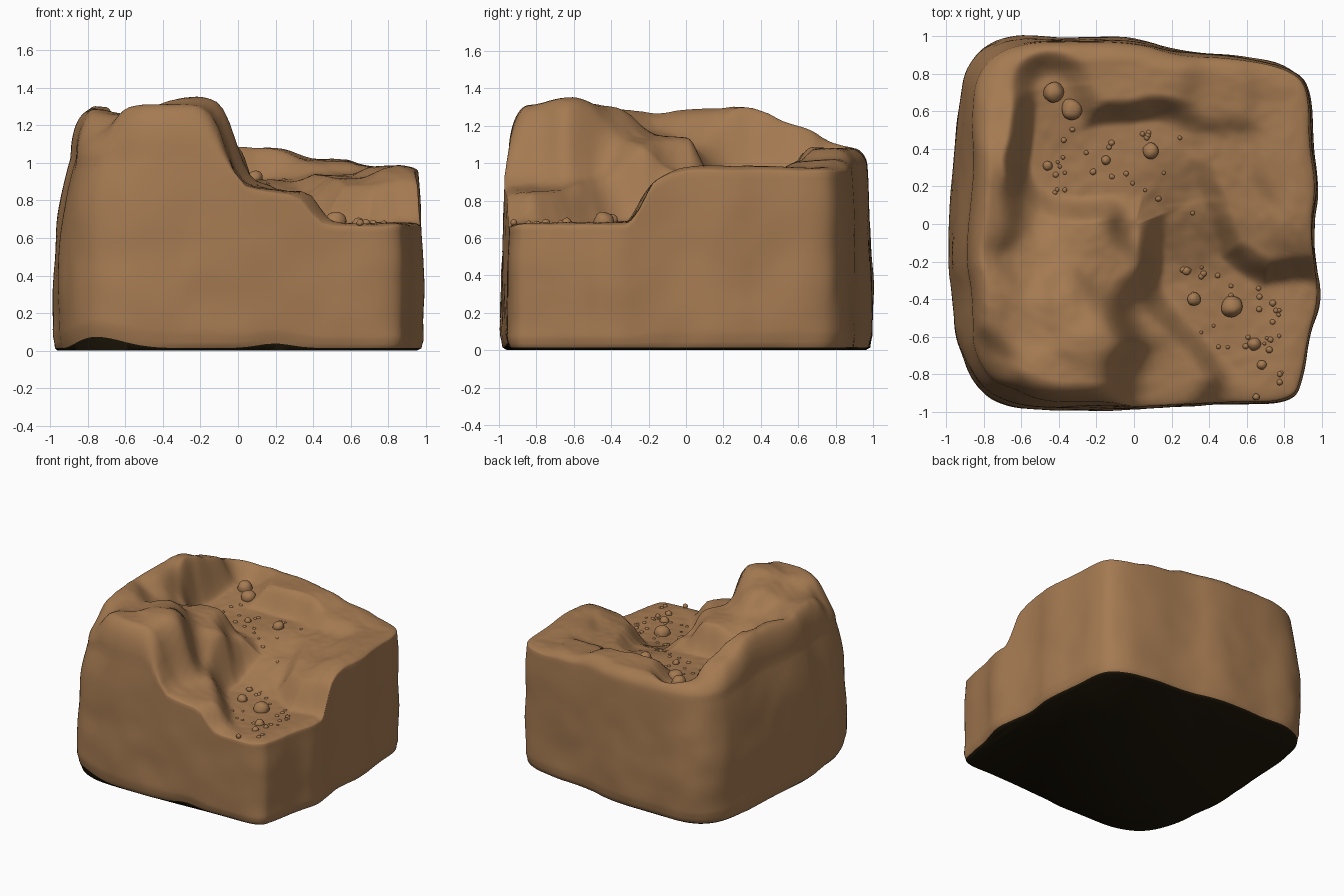
import bpy, bmesh, math, random
from mathutils import Vector, noise

cube = bpy.data.objects.get("Cube")
if cube:
    bpy.data.objects.remove(cube, do_unlink=True)
random.seed(4)


def material(name, color):
    m = bpy.data.materials.new(name)
    m.use_nodes = True
    m.diffuse_color = color
    m.node_tree.nodes["Principled BSDF"].inputs["Base Color"].default_value = color
    return m


clay = material("clay brown", (0.375, 0.195, 0.083, 1))
dark = material("dark underside", (0.014, 0.009, 0.003, 1))

# Footprint of the block, counter-clockwise
outline = [(.96, 0), (.99, .2), (.95, .45), (.95, .72), (.87, .83), (.6, .9), (.25, .92),
           (0, 1), (-.4, 1), (-.74, 1), (-.9, .86), (-.95, .6), (-.97, .2), (-1.01, -.2),
           (-.97, -.4), (-.96, -.62), (-.86, -.88), (-.65, -.99), (-.4, -1), (0, -.99),
           (.5, -.96), (.86, -.96), (.91, -.8), (.94, -.6), (1, -.4), (.97, -.2)]
# Hill tops and shoulders: x, y, height
hills = [(-.83, -.8, 1.15), (-.5, -.85, 1.31), (-.18, -.62, 1.36), (-.2, -.86, 1.31),
         (-.6, -.5, 1.26), (-.78, -.35, 1.29), (-.32, -.42, 1.31), (-.13, -.28, 1.12),
         (.08, -.47, .89), (.06, -.85, .87), (.25, -.78, .85), (.6, -.95, .68),
         (.08, 0, .95), (-.27, -.06, 1.14), (-.55, -.2, 1.16), (-.77, .05, 1.29),
         (-.75, .36, 1.31), (-.77, .56, 1.19), (-.85, .78, 1.1), (-.5, .93, 1.1),
         (-.15, .8, 1.08), (.15, .78, 1.08), (.45, .7, 1.02), (.8, .72, .98),
         (.45, .35, .93), (.85, .3, .98), (.58, .05, .92), (.85, -.05, .99),
         (.55, -.15, .86), (.8, -.22, .86), (-.5, .1, 1.06)]
# Winding valley: x, y, floor height, half width
valley = [(-.43, .72, .97, .07), (-.38, .32, .92, .16), (.1, .36, .91, .18),
          (.27, .1, .83, .08), (.32, -.3, .69, .16), (.62, -.55, .67, .22),
          (.95, -.62, .69, .3)]


def smooth(t):
    t = min(max(t, 0), 1)
    return t * t * (3 - 2 * t)


def hill_height(x, y):
    total = weight = 1e-9
    for hx, hy, hz in hills:
        w = math.exp(-((x - hx) ** 2 + (y - hy) ** 2) / 0.02)
        total += w * hz
        weight += w
    return total / weight


def valley_at(x, y):
    """Distance past the valley edge, and the blended floor height there."""
    nearest, total, weight = 9, 0, 0
    p = Vector((x, y))
    for a, b in zip(valley, valley[1:]):
        start, along = Vector(a[:2]), Vector(b[:2]) - Vector(a[:2])
        t = min(max((p - start).dot(along) / along.length_squared, 0), 1)
        gap = (p - start - along * t).length - (a[3] + (b[3] - a[3]) * t)
        nearest = min(nearest, gap)
        w = math.exp(-gap / 0.05)
        total += w * (a[2] + (b[2] - a[2]) * t)
        weight += w
    return nearest, total / weight


def ground(x, y):
    wobble = noise.noise(Vector((x * 4, y * 4, 1)))
    gap, floor = valley_at(x, y)
    t = smooth((gap + 0.025 * wobble) / 0.16)
    h = hill_height(x, y) + 0.012 * wobble
    return floor + (h - floor) * t + 0.004 * noise.noise(Vector((x * 16, y * 16, 3)))


def chaikin(points):
    out = []
    for i, p in enumerate(points):
        q = points[(i + 1) % len(points)]
        out += [p.lerp(q, 0.25), p.lerp(q, 0.75)]
    return out


rim = [Vector(p) for p in outline]
for _ in range(3):
    rim = chaikin(rim)

# Terrain block: underside, walls and ground as rings around the centre
bm = bmesh.new()
ROWS, RINGS = 30, 90
COUNT = len(rim)


def top_height(p, s, shrink):
    """Ground height, rounded over towards the rim, more so where it is high."""
    h = ground(p.x * s * shrink, p.y * s * shrink)
    t = min(max((s - 0.88) / 0.12, 0), 1)
    return h - (1 - math.sqrt(1 - t * t)) * (0.03 + 0.75 * max(0, h - 0.98))


def lip(p):
    """Height of the ragged bottom edge of the wall."""
    chip = math.exp(-25 * ((p.x + 0.76) ** 2 + (p.y + 0.93) ** 2))
    nick = math.exp(-60 * ((p.x - 0.2) ** 2 + (p.y + 0.97) ** 2))
    return 0.014 + 0.06 * chip + 0.025 * nick


def shrink_at(p):
    """The wall leans inwards below high ground, most on the -x side."""
    lean = 0.08 + 0.16 * smooth((-p.x - 0.4) / 0.5)
    return 0.985 - lean * max(0, ground(p.x * 0.9, p.y * 0.9) - 0.9)


shrinks = [shrink_at(p) for p in rim]
crests = [top_height(p, 1, k) for p, k in zip(rim, shrinks)]
loops = [[bm.verts.new((p.x * 0.96, p.y * 0.96, 0)) for p in rim]]
for row in range(ROWS):
    t = row / ROWS
    loop = []
    for p, shrink, crest in zip(rim, shrinks, crests):
        z = lip(p) + (crest - lip(p)) * t
        n = noise.noise(Vector((p.x * 2.5, p.y * 2.5, z * 3)))
        n += 0.4 * noise.noise(Vector((p.x * 6, p.y * 6, z * 5)))
        s = 1 - (1 - shrink) * t ** 3 + 0.016 * (n - 0.4) * (1 - t ** 4)
        s -= 0.015 * (1 - smooth(t * 12))
        loop.append(bm.verts.new((p.x * s, p.y * s, z)))
    loops.append(loop)
for ring in range(RINGS):
    # Rings crowd together at the rounded rim
    s = 1 - (ring / RINGS) ** 1.3
    loops.append([bm.verts.new((p.x * s * k, p.y * s * k, top_height(p, s, k)))
                  for p, k in zip(rim, shrinks)])
for level, (a, b) in enumerate(zip(loops, loops[1:])):
    for i in range(COUNT):
        j = (i + 1) % COUNT
        face = bm.faces.new((a[i], a[j], b[j], b[i]))
        face.material_index = 1 if level == 0 else 0
centre = bm.verts.new((0, 0, ground(0, 0)))
for i in range(COUNT):
    bm.faces.new((loops[-1][i], loops[-1][(i + 1) % COUNT], centre))
bm.faces.new(loops[0][::-1]).material_index = 1


def finish(bm, name, colours):
    mesh = bpy.data.meshes.new(name)
    bm.to_mesh(mesh)
    bm.free()
    ob = bpy.data.objects.new(name, mesh)
    bpy.context.collection.objects.link(ob)
    for colour in colours:
        mesh.materials.append(colour)
    bpy.ops.object.select_all(action='DESELECT')
    ob.select_set(True)
    bpy.context.view_layer.objects.active = ob
    bpy.ops.object.shade_smooth_by_angle(angle=math.radians(65))


finish(bm, "terrain_block", [clay, dark])


def add_stone(bm, x, y, r, detail, lift):
    made = bmesh.ops.create_icosphere(bm, subdivisions=detail, radius=r)["verts"]
    z = ground(x, y) + r * lift
    for v in made:
        v.co *= 1 + 0.15 * noise.noise(v.co / r + Vector((x, y, 0)) * 9)
        v.co += Vector((x, y, z))


# Boulders on the valley floor
bm = bmesh.new()
for x, y, r in [(-.43, .7, .056), (-.33, .61, .056), (.09, .39, .043), (-.15, .34, .025),
                (-.46, .31, .025), (.32, -.4, .036), (.52, -.44, .056), (.28, -.25, .022),
                (.64, -.64, .034), (.68, -.75, .025), (.72, -.67, .018), (.65, -.92, .018)]:
    add_stone(bm, x, y, r, 3, 0.1)
finish(bm, "boulders", [clay])

# Pebbles scattered over the two pools, half buried
bm = bmesh.new()
for cx, cy, wide, deep, amount in [(-.2, .34, .32, .2, 26), (.22, .3, .1, .25, 10),
                                   (.5, -.45, .28, .22, 26), (.7, -.65, .1, .25, 10)]:
    for _ in range(amount):
        x, y = cx + random.uniform(-wide, wide), cy + random.uniform(-deep, deep)
        if valley_at(x, y)[0] < 0:
            add_stone(bm, x, y, random.uniform(0.01, 0.019), 2, -0.35)
finish(bm, "pebbles", [clay])
